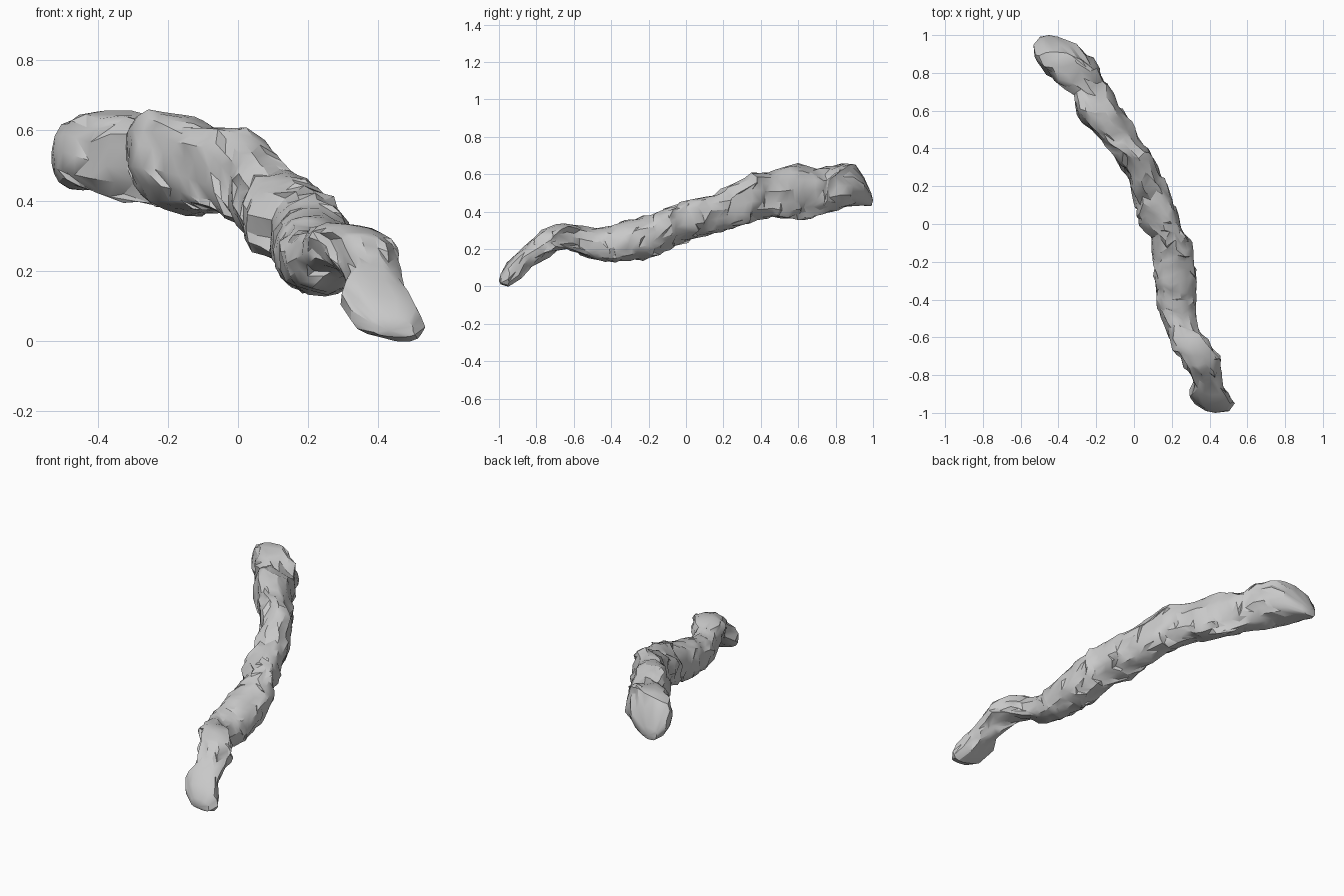
import bpy, bmesh, math
from mathutils import Vector, noise

cube = bpy.data.objects.get("Cube")
if cube:
    bpy.data.objects.remove(cube, do_unlink=True)

# Stations along the branch: y, x low, x high, z low, z high
STATIONS = [
    (-.99, .38, .5, .01, .07), (-.95, .32, .53, 0, .13), (-.9, .29, .5, .04, .18),
    (-.85, .32, .47, .08, .22), (-.76, .28, .46, .15, .3), (-.7, .23, .46, .19, .33),
    (-.65, .2, .43, .2, .34), (-.57, .18, .35, .18, .32), (-.5, .14, .33, .15, .31),
    (-.4, .12, .33, .13, .32), (-.2, .1, .32, .15, .38), (-.06, .09, .29, .21, .43),
    (0, .02, .25, .24, .45), (.1, .01, .21, .27, .48), (.25, -.03, .15, .31, .54),
    (.35, -.1, .1, .35, .61), (.45, -.18, .03, .37, .61), (.6, -.31, -.05, .36, .66),
    (.7, -.32, -.13, .38, .63), (.76, -.43, -.16, .39, .64), (.83, -.5, -.18, .42, .66),
    (.9, -.53, -.25, .43, .65), (.95, -.53, -.3, .43, .59), (.99, -.5, -.4, .43, .5),
]
SIDES = 18
RING_STEP = 0.035


def resample(stations):
    """Insert extra rings so that none are further apart than RING_STEP."""
    rings = []
    for a, b in zip(stations, stations[1:]):
        n = max(1, round((b[0] - a[0]) / RING_STEP))
        for i in range(n):
            rings.append([p + (q - p) * i / n for p, q in zip(a, b)])
    rings.append(list(stations[-1]))
    return rings


def squash(v):
    """Slightly boxy ellipse coordinate."""
    return math.copysign(abs(v) ** 0.82, v)


def skew_at(y):
    """Lean of the oval section: one way in the middle, the other toward the ends."""
    return 0 if y > 0.75 else 0.55 * min(1, abs(y) / 0.5) - 0.25


def bark_point(ring, k):
    """One point on the rugged bark surface."""
    y, x0, x1, z0, z1 = ring
    a = 2 * math.pi * k / SIDES
    c, s = squash(math.cos(a)), squash(math.sin(a - skew_at(y)))
    # Long ridges, small knobs, and pleats where the bark folds over itself
    ridge = noise.noise(Vector((c * 2.5, y * 5, s * 2.5)))
    knob = noise.noise(Vector((c * 5, y * 24, s * 5)))
    pleat = noise.noise(Vector((c * 1.8 + 9, y * 13, s * 1.8)))
    r = 1 + 0.06 * ridge + 0.13 * knob
    fold = 0.06 * pleat * min(1, (1 - abs(y)) * 6)
    return Vector(((x0 + x1) / 2 + c * r * (x1 - x0) / 2, y + fold,
                   (z0 + z1) / 2 + s * r * (z1 - z0) / 2))


# Branch skin and closed tips
bm = bmesh.new()
loops = [[bm.verts.new(bark_point(r, k)) for k in range(SIDES)] for r in resample(STATIONS)]
for a, b in zip(loops, loops[1:]):
    for k in range(SIDES):
        n = (k + 1) % SIDES
        if k % 2:
            bm.faces.new((a[k], a[n], b[n]))
            bm.faces.new((a[k], b[n], b[k]))
        else:
            bm.faces.new((a[k], a[n], b[k]))
            bm.faces.new((a[n], b[n], b[k]))
for loop, tip in ((loops[0], (.43, -1, .03)), (loops[-1], (-.45, 1, .46))):
    v = bm.verts.new(tip)
    for k in range(SIDES):
        bm.faces.new((loop[k], loop[(k + 1) % SIDES], v))
bmesh.ops.recalc_face_normals(bm, faces=bm.faces)

mesh = bpy.data.meshes.new("branch")
bm.to_mesh(mesh)
bm.free()
branch = bpy.data.objects.new("branch", mesh)
bpy.context.collection.objects.link(branch)

# Plain grey material
grey = bpy.data.materials.new("light grey")
grey.use_nodes = True
colour = (.58, .58, .58, 1)
grey.diffuse_color = colour
for node in grey.node_tree.nodes:
    if node.type == 'BSDF_PRINCIPLED':
        node.inputs["Base Color"].default_value = colour
mesh.materials.append(grey)

bpy.ops.object.select_all(action='DESELECT')
branch.select_set(True)
bpy.context.view_layer.objects.active = branch
bpy.ops.object.shade_smooth_by_angle(angle=math.radians(30))
